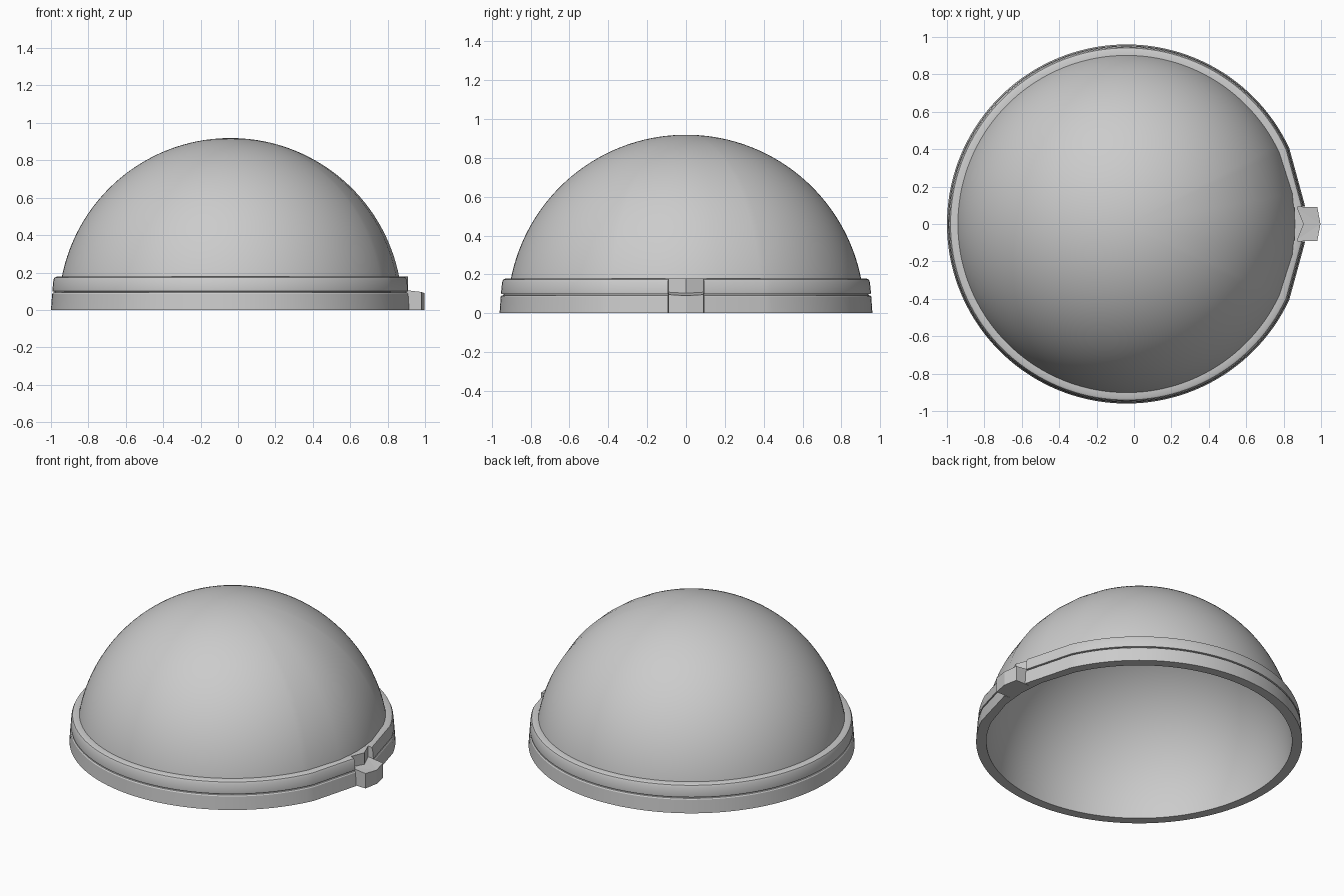
import bpy, bmesh
from math import sin, cos, radians, pi

if "Cube" in bpy.data.objects:
    bpy.data.objects.remove(bpy.data.objects["Cube"])

CX = -0.04  # dome axis, the latch sticks out on +x


def finish(name, bm, smooth=None):
    bmesh.ops.remove_doubles(bm, verts=bm.verts, dist=1e-5)
    bmesh.ops.recalc_face_normals(bm, faces=bm.faces)
    me = bpy.data.meshes.new(name)
    bm.to_mesh(me)
    bm.free()
    ob = bpy.data.objects.new(name, me)
    bpy.context.collection.objects.link(ob)
    if smooth:
        bpy.ops.object.select_all(action='DESELECT')
        bpy.context.view_layer.objects.active = ob
        ob.select_set(True)
        bpy.ops.object.shade_smooth_by_angle(angle=radians(smooth))
    return ob


def lathe(name, profile, angles, ring=False, smooth=30):
    """Spin a closed (r, z) profile through the angles; cap ends if not a full ring."""
    bm = bmesh.new()
    rows = [[bm.verts.new((CX + r * cos(a), r * sin(a), z)) for r, z in profile]
            for a in angles]
    n = len(profile)
    pairs = list(zip(rows, rows[1:]))
    if ring:
        pairs.append((rows[-1], rows[0]))
    for a, b in pairs:
        for i in range(n):
            j = (i + 1) % n
            bm.faces.new((a[i], b[i], b[j], a[j]))
    if not ring:
        bm.faces.new(rows[0])
        bm.faces.new(rows[-1])
    return finish(name, bm, smooth)


def prism(name, outline, z0, tops):
    """Extrude an xy outline from z0 to a top height per corner."""
    bm = bmesh.new()
    low = [bm.verts.new((x, y, z0)) for x, y in outline]
    high = [bm.verts.new((x, y, z)) for (x, y), z in zip(outline, tops)]
    n = len(outline)
    bm.faces.new(low)
    bmesh.ops.triangulate(bm, faces=[bm.faces.new(high)])
    for i in range(n):
        j = (i + 1) % n
        bm.faces.new((low[i], low[j], high[j], high[i]))
    return finish(name, bm)


# Fine steps round the back, coarse facets near the latch
fine = [radians(25 + 310 * i / 124) for i in range(125)]
dome_angles = [radians(-10.5), 0, radians(10.5)] + fine
rim_angles = [radians(5.6)] + fine + [radians(354.4)]

# Hollow dome shell
steps = 40
arc = [i * pi / 2 / steps for i in range(steps + 1)]
shell = [(0.919 * cos(t), 0.919 * sin(t)) for t in arc]
shell += [(0.90 * cos(t), 0.90 * sin(t)) for t in reversed(arc)]
lathe("dome", shell, dome_angles, ring=True)

# Stepped rim with a thin groove between the two bands
rim = [(0.915, 0), (0.96, 0), (0.954, 0.085), (0.949, 0.092), (0.940, 0.093),
       (0.940, 0.098), (0.951, 0.100), (0.952, 0.110), (0.947, 0.160),
       (0.941, 0.173), (0.930, 0.178), (0.895, 0.178)]
lathe("rim", rim, rim_angles)

# Pointed block filling the rim gap, and the latch tab below it
w = 0.09
prism("rim_block", [(0.857, -w), (0.872, -w), (0.908, 0), (0.872, w), (0.857, w)],
      0.09, [0.178] * 5)
prism("latch_tab", [(0.862, -w), (0.98, -w), (0.997, 0), (0.98, w), (0.862, w)],
      0, [0.11, 0.096, 0.09, 0.096, 0.11])
